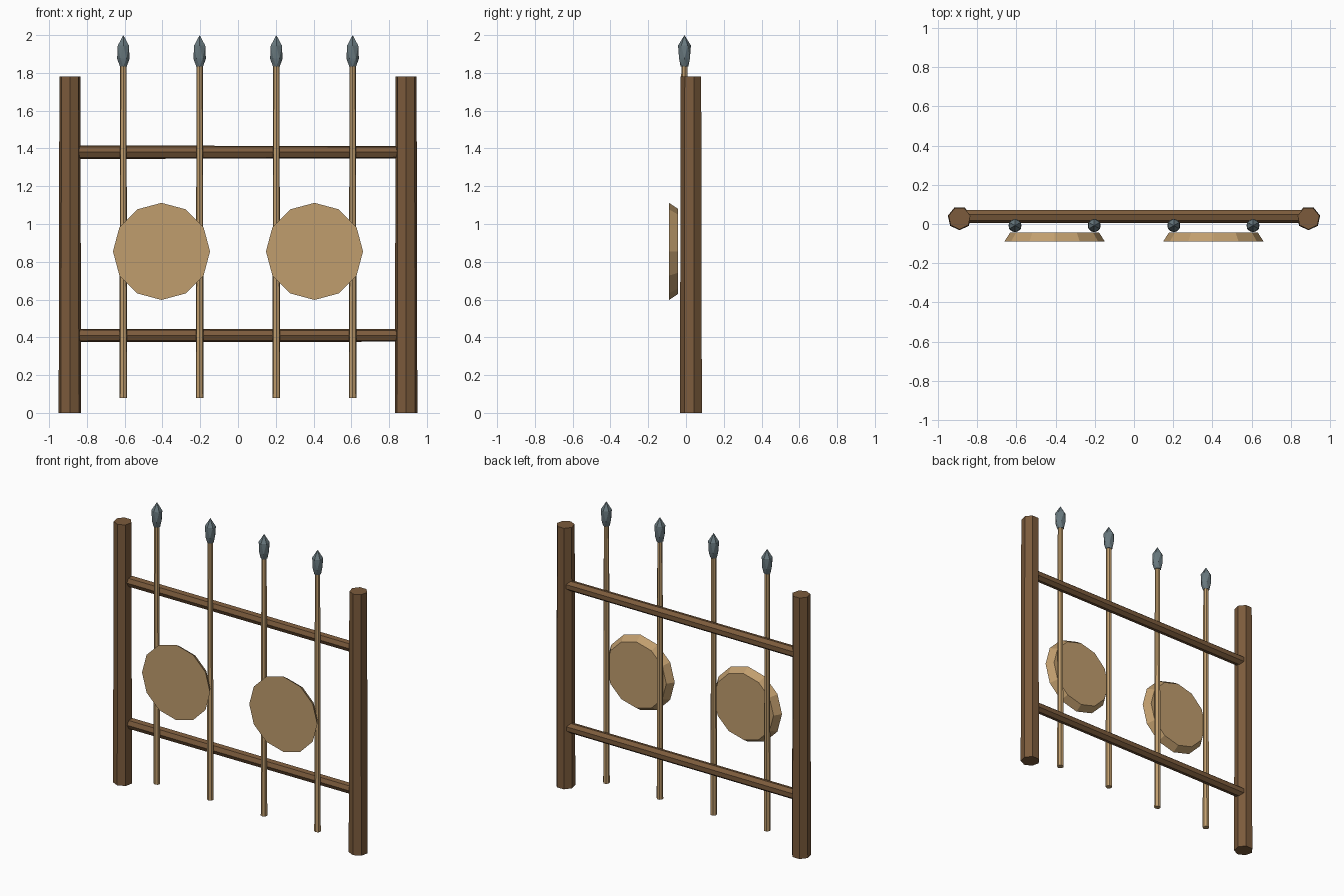
import bpy, bmesh, math
from mathutils import Matrix

if "Cube" in bpy.data.objects:
    bpy.data.objects.remove(bpy.data.objects["Cube"])


def material(name, rgb):
    m = bpy.data.materials.new(name)
    m.use_nodes = True
    m.diffuse_color = (*rgb, 1)
    bsdf = m.node_tree.nodes["Principled BSDF"]
    bsdf.inputs["Base Color"].default_value = (*rgb, 1)
    bsdf.inputs["Roughness"].default_value = 0.9
    return m


dark_wood = material("dark wood", (0.20, 0.105, 0.045))
pale_wood = material("pale wood", (0.53, 0.34, 0.155))
iron = material("iron", (0.14, 0.19, 0.21))


def lathe(name, rings, sides, mat, loc, turn=None, twist=0.0):
    """Flat faceted solid from (radius, height) rings, first corner facing -y.
    A twist offsets each next ring, giving triangular facets."""
    bm = bmesh.new()
    loops = []
    for i, (r, z) in enumerate(rings):
        if r == 0:
            loops.append([bm.verts.new((0, 0, z))])
            continue
        step = 2 * math.pi / sides
        angles = [-math.pi / 2 + (k + twist * i) * step for k in range(sides)]
        loops.append([bm.verts.new((r * math.cos(a), r * math.sin(a), z)) for a in angles])
    for low, high in zip(loops, loops[1:]):
        for k in range(sides):
            n = (k + 1) % sides
            if len(high) == 1:
                bm.faces.new((low[k], low[n], high[0]))
            elif twist:
                bm.faces.new((low[k], low[n], high[k]))
                bm.faces.new((low[n], high[n], high[k]))
            else:
                bm.faces.new((low[k], low[n], high[n], high[k]))
    for end in (loops[0], loops[-1]):
        if len(end) > 1:
            bm.faces.new(end)
    if turn:
        bm.transform(turn)
    bmesh.ops.recalc_face_normals(bm, faces=bm.faces)
    mesh = bpy.data.meshes.new(name)
    bm.to_mesh(mesh)
    bm.free()
    mesh.materials.append(mat)
    ob = bpy.data.objects.new(name, mesh)
    ob.location = loc
    bpy.context.collection.objects.link(ob)
    return ob


# Upright posts, slightly tapered
for side, x in (("right", -0.89), ("left", 0.89)):
    lathe(side + "_post", [(0.061, 0), (0.057, 1.78)], 7, dark_wood, (x, 0.029, 0))

# Cross rails between the posts
along_x = Matrix.Rotation(math.pi / 2, 4, "Y")
for level, z in (("lower", 0.41), ("upper", 1.38)):
    lathe(level + "_rail", [(0.036, -0.86), (0.034, 0.86)], 7, dark_wood, (0, 0.04, z), along_x)

# Spears leaning on the rails
for i, x in enumerate((-0.607, -0.203, 0.203, 0.607), 1):
    lathe(f"spear_shaft_{i}", [(0.021, 0.08), (0.017, 1.86)], 7, pale_wood, (x, -0.008, 0))
    lathe(f"spear_head_{i}", [(0.021, 1.835), (0.033, 1.875), (0.034, 1.945), (0, 2.0)],
          6, iron, (x, -0.008, 0), twist=0.5)

# Round shields with bevelled rims
upright = Matrix.Rotation(math.pi / 2, 4, "X")
for side, x in (("right", -0.405), ("left", 0.405)):
    lathe(side + "_shield", [(0.226, 0.043), (0.257, 0.09)], 12, pale_wood, (x, 0, 0.855), upright)
